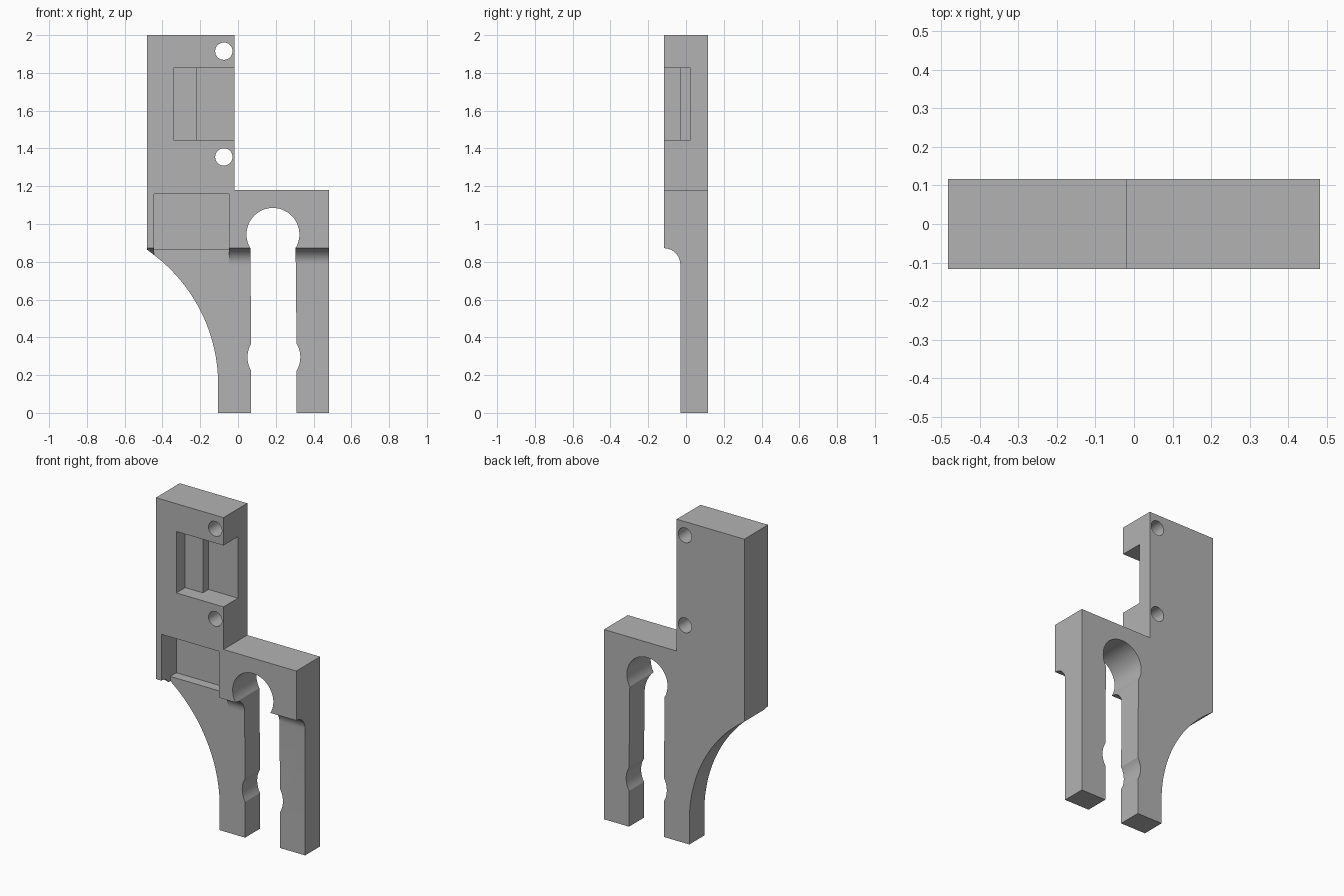
import bpy, bmesh, math
from mathutils import Vector

if "Cube" in bpy.data.objects:
    bpy.data.objects.remove(bpy.data.objects["Cube"], do_unlink=True)

HALF_X, HALF_Y = 0.483, 0.117
LEG_FRONT = -0.03

grey = bpy.data.materials.new("plain grey")
grey.use_nodes = True
grey.diffuse_color = (0.45, 0.45, 0.45, 1)
grey.node_tree.nodes["Principled BSDF"].inputs["Base Color"].default_value = grey.diffuse_color


def arc(cx, cy, r, start, end, steps):
    """Points on an arc, angles in radians."""
    angles = [start + (end - start) * i / steps for i in range(steps + 1)]
    return [(cx + r * math.cos(a), cy + r * math.sin(a)) for a in angles]


def prism(name, points, axis, low, high):
    """Extrude an outline along x or y; points are (y, z) or (x, z)."""
    def place(p, d):
        return Vector((d, p[0], p[1])) if axis == "x" else Vector((p[0], d, p[1]))
    bm = bmesh.new()
    face = bm.faces.new([bm.verts.new(place(p, low)) for p in points])
    moved = bmesh.ops.extrude_face_region(bm, geom=[face])["geom"]
    shift = place((0, 0), high - low)
    bmesh.ops.translate(bm, verts=[v for v in moved if isinstance(v, bmesh.types.BMVert)], vec=shift)
    bmesh.ops.recalc_face_normals(bm, faces=bm.faces)
    mesh = bpy.data.meshes.new(name)
    bm.to_mesh(mesh)
    bm.free()
    mesh.materials.append(grey)
    obj = bpy.data.objects.new(name, mesh)
    bpy.context.collection.objects.link(obj)
    return obj


def box(name, x0, x1, y0, y1, z0, z1):
    return prism(name, [(x0, z0), (x1, z0), (x1, z1), (x0, z1)], "y", y0, y1)


# Body outline: sweeping left edge, stepped top, keyhole slot between two legs
R = 0.863
sweep = math.asin((0.865 - 0.15) / R)
bulge = math.acos(0.12 / 0.14)
outline = [(-0.105, 0)]
outline += arc(-0.105 - R, 0.15, R, 0, sweep, 24)[:-1]
outline += [(-HALF_X, 0.865), (-HALF_X, 2), (-0.018, 2), (-0.018, 1.18),
            (HALF_X, 1.18), (HALF_X, 0), (0.31, 0)]
outline += arc(0.19, 0.295, 0.14, -bulge, bulge, 10)
outline += arc(0.185, 0.945, 0.14, -bulge, math.pi + bulge, 40)
outline += arc(0.19, 0.295, 0.14, math.pi - bulge, math.pi + bulge, 10)
outline += [(0.07, 0)]
body = prism("bracket_body", outline, "y", -HALF_Y, HALF_Y)

# Thinner legs with a rounded inside corner under the thick part
relief = [(-0.3, -0.2), (LEG_FRONT, -0.2)]
relief += arc(-HALF_Y, 0.785, 0.087, 0, math.pi / 2, 12) + [(-0.3, 0.872)]
cutters = [prism("leg_relief_cutter", relief, "x", -0.7, 0.7)]

# Stepped notch open to the side, and pocket open at the bottom
cutters += [
    box("notch_shallow_cutter", -0.342, 0.1, -0.3, LEG_FRONT, 1.445, 1.827),
    box("notch_deep_cutter", -0.22, 0.1, -0.3, 0.025, 1.445, 1.827),
    box("pocket_cutter", -0.445, -0.048, -0.3, 0.03, 0.865, 1.16),
    box("pocket_exit_cutter", -0.445, -0.048, -0.3, LEG_FRONT, 0.7, 0.95),
]

# Two screw holes
for z in (1.355, 1.915):
    circle = arc(-0.075, z, 0.046, 0, math.tau, 32)[:-1]
    cutters.append(prism("screw_hole_cutter", circle, "y", -0.3, 0.3))

bpy.ops.object.select_all(action="DESELECT")
bpy.context.view_layer.objects.active = body
body.select_set(True)
for cutter in cutters:
    cutter.hide_render = True
    mod = body.modifiers.new(cutter.name, "BOOLEAN")
    mod.operation, mod.solver, mod.object = "DIFFERENCE", "EXACT", cutter
    bpy.ops.object.modifier_apply(modifier=mod.name)
    bpy.data.objects.remove(cutter, do_unlink=True)

bpy.ops.object.shade_smooth_by_angle(angle=math.radians(25))
